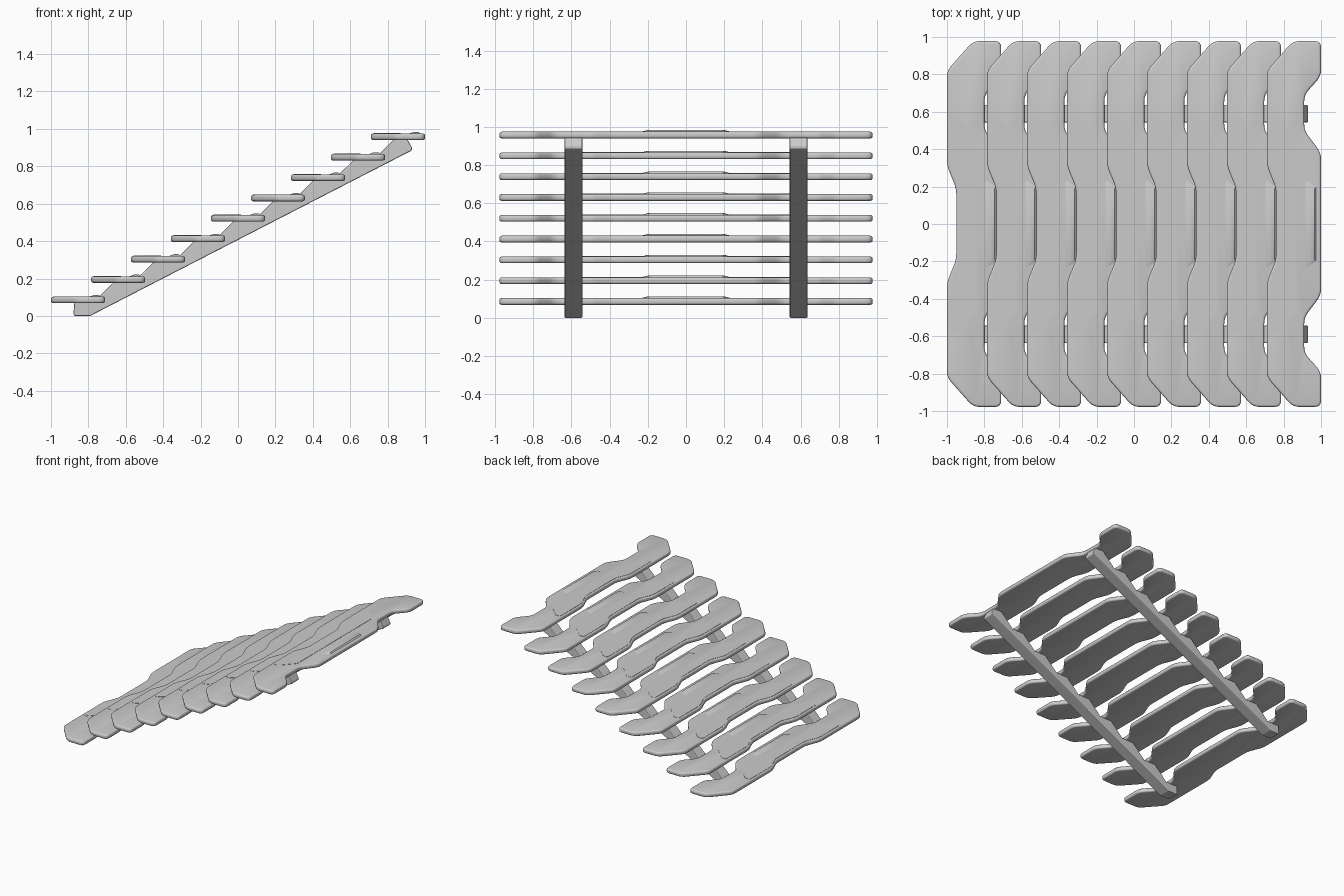
import bpy, bmesh, math
from mathutils import Vector

if "Cube" in bpy.data.objects:
    bpy.data.objects.remove(bpy.data.objects["Cube"])

STEPS, RUN, RISE = 9, 1.71 / 8, 0.109
X0, Z0, THICK = -1.0, 0.068, 0.035


def rounded(pts, d, n=4):
    """Round every corner of a closed 2D outline with a small curve."""
    out = []
    pts = [Vector(p) for p in pts]
    for i, p in enumerate(pts):
        a, b = pts[i - 1] - p, pts[(i + 1) % len(pts)] - p
        s = p + a.normalized() * min(d, a.length * 0.45)
        e = p + b.normalized() * min(d, b.length * 0.45)
        for k in range(n + 1):
            t = k / n
            out.append((1 - t) ** 2 * s + 2 * t * (1 - t) * p + t * t * e)
    return out


def mirrored(half):
    return half + [(x, -y) for x, y in reversed(half)]


def finish(bm, name):
    bmesh.ops.recalc_face_normals(bm, faces=bm.faces)
    mesh = bpy.data.meshes.new(name)
    bm.to_mesh(mesh)
    bm.free()
    return mesh


def slab(name, pts, to3d, offset, bevel, segs):
    """Extrude an outline and bevel its rim edges."""
    bm = bmesh.new()
    face = bm.faces.new([bm.verts.new(to3d(p)) for p in pts])
    ext = bmesh.ops.extrude_face_region(bm, geom=[face])
    bmesh.ops.translate(bm, vec=offset, verts=[v for v in ext["geom"] if isinstance(v, bmesh.types.BMVert)])
    bmesh.ops.recalc_face_normals(bm, faces=bm.faces)
    if bevel:
        edges = [e for e in bm.edges if e.calc_face_angle(0) > math.radians(60)]
        bmesh.ops.bevel(bm, geom=edges, offset=bevel, segments=segs, profile=0.5,
                        affect='EDGES', clamp_overlap=False)
    return finish(bm, name)


def place(name, mesh, loc):
    ob = bpy.data.objects.new(name, mesh)
    ob.location = loc
    bpy.context.collection.objects.link(ob)
    return ob


# Tread board with notched edges
board_half = [(0.05, 0.19), (0, 0.31), (0, 0.82), (0.14, 0.978), (0.29, 0.978),
              (0.29, 0.79), (0.2, 0.69), (0.2, 0.5), (0.29, 0.38)]
board = slab("tread", rounded(mirrored(board_half), 0.035),
             lambda p: (p[0], p[1], 0), (0, 0, THICK), 0.012, 3)

# Thin inlaid panel along the leading edge
panel_half = [(0.064, 0.19), (0.014, 0.31), (0.014, 0.59), (0.06, 0.585), (0.16, 0.48)]
panel = slab("tread_panel", rounded(mirrored(panel_half), 0.02),
             lambda p: (p[0], p[1], THICK - 0.004), (0, 0, 0.006), 0, 1)

# Low raised ridge near the trailing edge
bm = bmesh.new()
for x, y, z in [(0.195, 0.25, -0.004), (0.268, 0.2, -0.004), (0.23, 0.2, 0.009), (0.255, 0.19, 0.009)]:
    for s in (1, -1):
        bm.verts.new((x, y * s, THICK + z))
bmesh.ops.convex_hull(bm, input=bm.verts)
ridge = finish(bm, "tread_ridge")

# Saw-toothed stringer profile in x-z
profile = [(-0.88, 0.006), (-0.87, 0), (-0.79, 0), (0.93, 0.885), (0.93, 0.9), (0.905, Z0 + 8 * RISE + 0.006)]
for i in reversed(range(STEPS)):
    x, z = X0 + RUN * i, Z0 + RISE * i + 0.006
    profile.append((x + 0.125, z))
    if i:
        profile.append((x + 0.015, z - RISE))
stringer = slab("stringer", profile, lambda p: (p[0], -0.047, p[1]), (0, 0.094, 0), 0, 1)

obs = []
for i in range(STEPS):
    loc = (X0 + RUN * i, 0, Z0 + RISE * i)
    for mesh in (board, panel, ridge):
        obs.append(place(f"{mesh.name}_{i + 1}", mesh, loc))
for side, y in (("left", 0.59), ("right", -0.59)):
    ob = place(f"stringer_{side}", stringer, (0, y, 0))
    mod = ob.modifiers.new("soft_edges", 'BEVEL')
    mod.width, mod.segments, mod.limit_method = 0.006, 2, 'ANGLE'
    mod.angle_limit = math.radians(60)

for ob in obs:
    ob.select_set(True)
bpy.context.view_layer.objects.active = obs[0]
bpy.ops.object.shade_smooth_by_angle(angle=math.radians(35))
